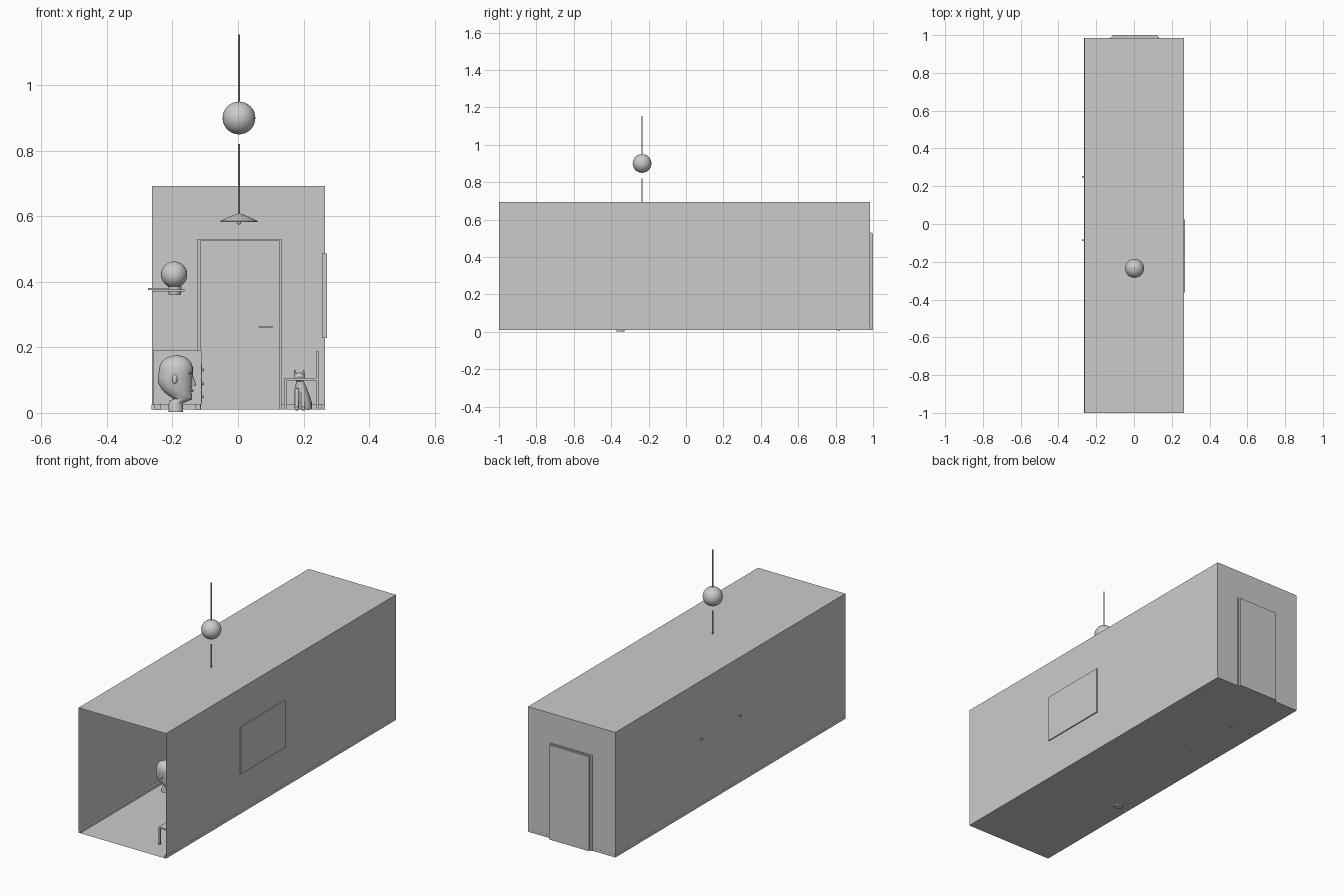
import bpy, bmesh, math
from mathutils import Vector, Matrix

grey = bpy.data.materials.new("plain_grey")
grey.diffuse_color = (0.6, 0.6, 0.6, 1)


def finish(name, bm, smooth=False):
    me = bpy.data.meshes.new(name)
    bm.to_mesh(me)
    bm.free()
    me.materials.append(grey)
    ob = bpy.data.objects.new(name, me)
    bpy.context.collection.objects.link(ob)
    if smooth:
        bpy.ops.object.select_all(action='DESELECT')
        ob.select_set(True)
        bpy.context.view_layer.objects.active = ob
        bpy.ops.object.shade_smooth_by_angle(angle=math.radians(40))
    return ob


def box(name, x, y, z):
    bm = bmesh.new()
    mid = Vector([sum(r) / 2 for r in (x, y, z)])
    size = [r[1] - r[0] for r in (x, y, z)]
    bmesh.ops.create_cube(bm, size=1, matrix=Matrix.Translation(mid) @ Matrix.Diagonal((*size, 1)))
    return finish(name, bm)


def ball(name, c, r, seg=32, rings=16):
    r = r if isinstance(r, tuple) else (r, r, r)
    bm = bmesh.new()
    bmesh.ops.create_uvsphere(bm, u_segments=seg, v_segments=rings, radius=1,
                              matrix=Matrix.Translation(c) @ Matrix.Diagonal((*r, 1)))
    return finish(name, bm, True)


def loft(name, rings, y=0, seg=24):
    """Stack of ellipses: (z, centre x, radius x, radius y[, y offset])."""
    bm = bmesh.new()
    loops = []
    for z, cx, rx, ry, *off in rings:
        cy = y + (off[0] if off else 0)
        loops.append([bm.verts.new((cx + rx * math.cos(a), cy + ry * math.sin(a), z))
                      for a in (2 * math.pi * i / seg for i in range(seg))])
    for a, b in zip(loops, loops[1:]):
        for i in range(seg):
            j = (i + 1) % seg
            bm.faces.new((a[i], a[j], b[j], b[i]))
    bm.faces.new(loops[0][::-1])
    bm.faces.new(loops[-1])
    return finish(name, bm, True)


def rod(name, x, y, z0, z1, r, seg=12):
    return loft(name, [(z0, x, r, r), (z1, x, r, r)], y, seg)


# Corridor shell: thin sheets, open at the front
X0, X1, Y0, Y1, Z0, Z1 = -0.263, 0.265, -1.0, 0.985, 0.01, 0.693
shell = box("corridor_shell", (X0, X1), (Y0, Y1), (Z0, Z1))
bm = bmesh.new()
bm.from_mesh(shell.data)
bm.normal_update()
bmesh.ops.delete(bm, geom=[f for f in bm.faces if f.normal.y < -0.9], context='FACES')
bm.to_mesh(shell.data)
bm.free()

# Skirting boards
SK = (Z0, 0.026)
box("skirting_left", (X0 - 0.0005, X0 + 0.01), (Y0, Y1), SK)
box("skirting_right", (X1 - 0.01, X1 + 0.0005), (Y0, Y1), SK)
box("skirting_back_left", (X0, -0.125), (Y1 - 0.01, Y1 + 0.0005), SK)
box("skirting_back_right", (0.133, X1), (Y1 - 0.01, Y1 + 0.0005), SK)

# Door with frame and lever
box("door", (-0.113, 0.125), (0.975, 1.0), (Z0, 0.526))
box("door_jamb_left", (-0.125, -0.113), (0.968, 0.99), (Z0, 0.531))
box("door_jamb_right", (0.125, 0.133), (0.968, 0.99), (Z0, 0.531))
box("door_head", (-0.125, 0.133), (0.968, 0.99), (0.526, 0.531))
box("door_lever", (0.063, 0.107), (0.95, 0.955), (0.26, 0.264))
box("door_lever_stem", (0.102, 0.107), (0.95, 0.976), (0.26, 0.264))

# Wall panel set through the right wall
box("wall_panel", (0.257, 0.271), (-0.362, 0.025), (0.229, 0.486))

# Hanging lamp and the sphere above
LX, LY = 0.003, -0.235
rod("lamp_rod", LX, LY, 0.60, 0.82, 0.003)
loft("lamp_shade", [(0.583, LX, 0.057, 0.057), (0.586, LX, 0.057, 0.057),
                    (0.605, LX, 0.014, 0.014), (0.608, LX, 0.004, 0.004)], LY, 32)
ball("lamp_bulb", (LX, LY, 0.582), 0.007, 16, 8)
ball("upper_sphere", (LX, LY, 0.90), 0.05)
rod("upper_rod", LX, LY, 0.945, 1.155, 0.003)

# Shelf with wall pins and a round plant
box("shelf", (X0, -0.163), (-0.13, 0.295), (0.371, 0.376))
for py in (-0.085, 0.25):
    box("shelf_pin", (-0.275, -0.18), (py - 0.004, py + 0.004), (0.375, 0.381))
loft("plant_pot", [(0.36, -0.193, 0.018, 0.018), (0.374, -0.193, 0.021, 0.021),
                   (0.385, -0.193, 0.021, 0.021)], -0.085)
ball("round_plant", (-0.195, -0.085, 0.422), 0.04, 48, 32)

# Drawer cabinet facing into the corridor
CY = (0.3, 0.65)
box("cabinet", (-0.26, -0.112), CY, (0.026, 0.192))
for fx in (-0.245, -0.122):
    for fy in (0.314, 0.636):
        box("cabinet_foot", (fx - 0.008, fx + 0.008), (fy - 0.008, fy + 0.008), (0.009, 0.027))
for kz in (0.05, 0.09, 0.132):
    box("drawer_front", (-0.113, -0.110), (0.31, 0.64), (kz - 0.018, kz + 0.018))
    ball("drawer_knob", (-0.108, 0.475, kz), 0.005, 12, 8)

# Sculpted head facing +x
HY = -0.35
loft("bust_head", [
    (0.002, -0.190, 0.022, 0.022), (0.012, -0.190, 0.023, 0.022),
    (0.030, -0.190, 0.021, 0.020), (0.038, -0.178, 0.030, 0.020),
    (0.042, -0.168, 0.028, 0.022), (0.055, -0.178, 0.037, 0.028),
    (0.070, -0.187, 0.045, 0.033), (0.090, -0.191, 0.052, 0.037),
    (0.108, -0.192, 0.053, 0.039), (0.122, -0.190, 0.052, 0.040),
    (0.140, -0.189, 0.051, 0.040), (0.155, -0.189, 0.045, 0.035),
    (0.166, -0.188, 0.034, 0.026), (0.173, -0.187, 0.019, 0.015),
    (0.176, -0.187, 0.004, 0.003)], HY, 32)
loft("bust_nose", [(0.082, -0.140, 0.009, 0.009), (0.087, -0.139, 0.011, 0.008),
                   (0.105, -0.142, 0.007, 0.006), (0.122, -0.145, 0.006, 0.005)], HY, 12)
ball("bust_lips", (-0.143, HY, 0.068), (0.007, 0.012, 0.005), 16, 8)
for s in (-1, 1):
    ball("bust_ear", (-0.193, HY + s * 0.038, 0.103), (0.008, 0.006, 0.015), 16, 10)
    ball("bust_brow", (-0.147, HY + s * 0.016, 0.121), (0.007, 0.012, 0.004), 16, 8)

# Chair with its back to the right wall
SY = (-0.885, -0.785)
box("chair_seat", (0.14, 0.24), SY, (0.099, 0.106))
box("chair_back", (0.238, 0.247), SY, (0.106, 0.187))
for y in (SY[0], SY[1] - 0.008):
    box("chair_front_leg", (0.14, 0.148), (y, y + 0.008), (Z0, 0.1))
    box("chair_back_leg", (0.238, 0.247), (y, y + 0.008), (Z0, 0.107))

# Sitting cat at the far end
KX, KY = 0.195, 0.85
loft("cat_body", [
    (0.010, KX + 0.006, 0.024, 0.034, 0.008), (0.030, KX + 0.005, 0.026, 0.034, 0.008),
    (0.060, KX, 0.021, 0.024, -0.002), (0.085, KX - 0.004, 0.015, 0.016, -0.010),
    (0.100, KX - 0.007, 0.011, 0.012, -0.014)], KY, 16)
ball("cat_head", (KX - 0.008, KY - 0.02, 0.109), (0.017, 0.018, 0.014), 16, 10)
ball("cat_muzzle", (KX - 0.009, KY - 0.036, 0.104), (0.008, 0.007, 0.006), 12, 8)
for s in (-1, 1):
    ex = KX - 0.008 + s * 0.011
    loft("cat_ear", [(0.113, ex, 0.006, 0.004), (0.132, ex + s * 0.003, 0.001, 0.001)], KY - 0.017, 8)
    loft("cat_front_leg", [(0.012, KX - 0.006 + s * 0.01, 0.006, 0.006),
                           (0.075, KX - 0.006 + s * 0.009, 0.007, 0.007, 0.008)], KY - 0.028, 10)
    ball("cat_paw", (KX - 0.006 + s * 0.01, KY - 0.034, 0.013), (0.007, 0.01, 0.006), 12, 8)
ball("cat_tail", (KX + 0.018, KY + 0.045, 0.016), (0.008, 0.03, 0.007), 12, 8)
